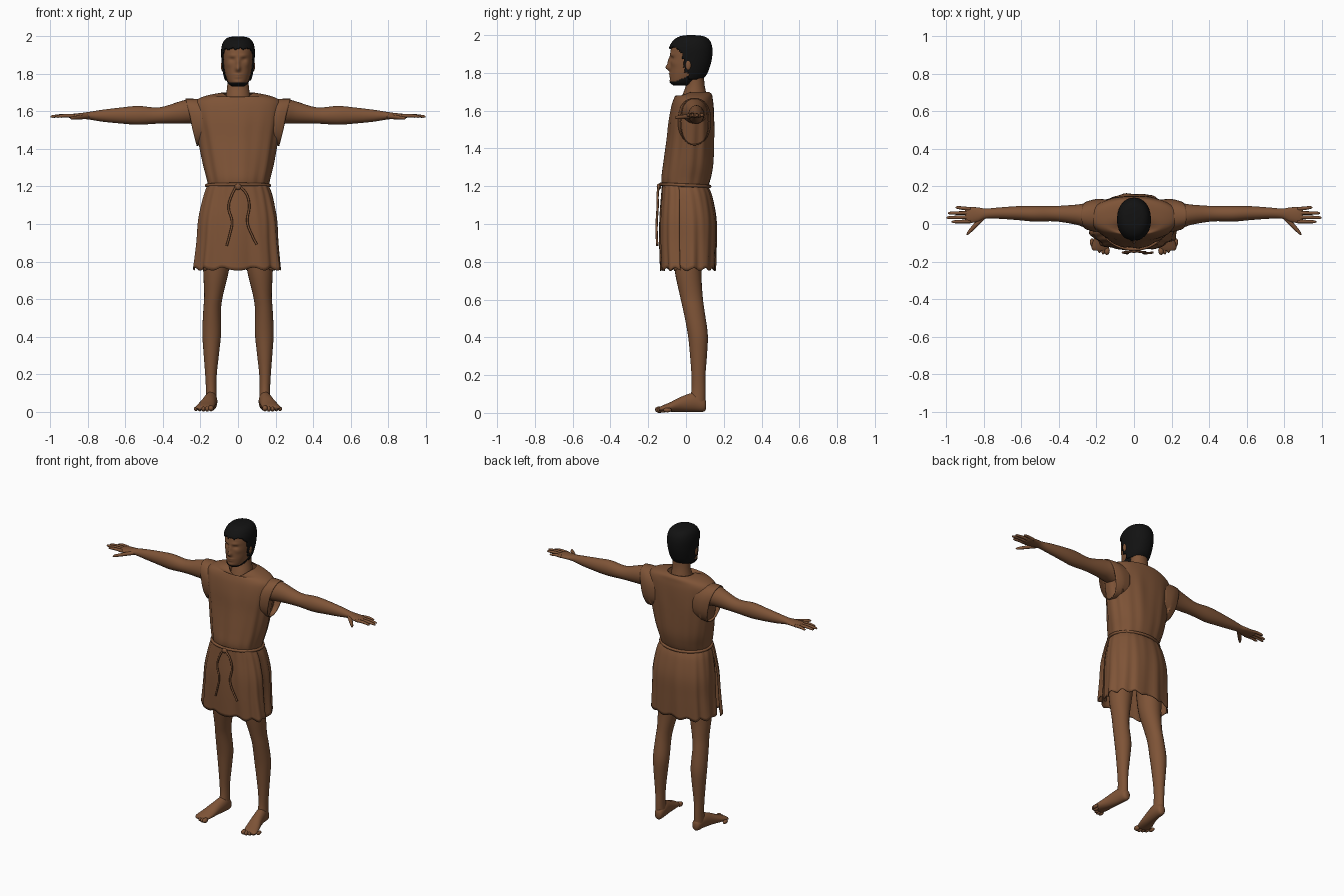
import bpy, bmesh
from math import sin, cos, pi, tau, exp, radians
from mathutils import Vector

old = bpy.data.objects.get("Cube")
if old:
    bpy.data.objects.remove(old, do_unlink=True)


def material(name, color):
    m = bpy.data.materials.new(name)
    m.use_nodes = True
    m.diffuse_color = (*color, 1)
    bsdf = m.node_tree.nodes["Principled BSDF"]
    bsdf.inputs["Base Color"].default_value = (*color, 1)
    bsdf.inputs["Roughness"].default_value = 0.8
    return m


BROWN = material("warm brown", (0.21, 0.088, 0.038))
BLACK = material("hair black", (0.006, 0.006, 0.006))
AXES = {"x": (1, 2, 0), "y": (0, 2, 1), "z": (0, 1, 2)}


def smooth_rows(keys, steps):
    """Catmull-Rom interpolation between cross-section keys."""
    rows = []
    for i in range(len(keys) - 1):
        quad = [keys[max(i - 1, 0)], keys[i], keys[i + 1], keys[min(i + 2, len(keys) - 1)]]
        for s in range(steps):
            t = s / steps
            rows.append([b + t / 2 * (c - a + t * (2 * a - 5 * b + 4 * c - d + t * (3 * (b - c) + d - a)))
                         for a, b, c, d in zip(*quad)])
    return rows + [list(keys[-1])]


def loft(name, keys, axis="z", segs=24, steps=4, arc=(0, tau), power=2, warp=None,
         keep=None, cap=True, mirror=False, thick=0, mat=BROWN):
    """Skin of superellipse rings; key = (position, centre 1, centre 2, radius 1, radius 2)."""
    closed = abs(arc[1] - arc[0] - tau) < 1e-4
    u, v, w = AXES[axis]
    bm = bmesh.new()
    rings = []
    for pos, c1, c2, r1, r2 in smooth_rows(keys, steps):
        ring = []
        for i in range(segs if closed else segs + 1):
            a = arc[0] + (arc[1] - arc[0]) * i / segs
            co = Vector((0, 0, 0))
            for k, c, r, f in ((u, c1, r1, cos(a)), (v, c2, r2, sin(a))):
                co[k] = c + max(r, 0.001) * abs(f) ** (2 / power) * (1 if f > 0 else -1)
            co[w] = pos
            ring.append(bm.verts.new(warp(co, a) if warp else co))
        rings.append(ring)
    for r, q in zip(rings, rings[1:]):
        for i in range(segs):
            j = (i + 1) % len(r)
            bm.faces.new((r[i], r[j], q[j], q[i]))
    if cap and closed:
        bm.faces.new(rings[0])
        bm.faces.new(rings[-1])
    bmesh.ops.recalc_face_normals(bm, faces=bm.faces)
    if keep:
        drop = [f for f in bm.faces if not keep(f.calc_center_median())]
        bmesh.ops.delete(bm, geom=drop, context="FACES")
    return finish(name, bm, mat, mirror, thick)


def finish(name, bm, mat, mirror=False, thick=0):
    me = bpy.data.meshes.new(name)
    bm.to_mesh(me)
    bm.free()
    me.materials.append(mat)
    me.shade_smooth()
    ob = bpy.data.objects.new(name, me)
    bpy.context.collection.objects.link(ob)
    if thick:
        ob.modifiers.new("Thickness", "SOLIDIFY").thickness = thick
    if mirror:
        ob.modifiers.new("Mirror", "MIRROR")
    return ob


def ball(name, centre, size, mirror=False):
    bm = bmesh.new()
    bmesh.ops.create_uvsphere(bm, u_segments=16, v_segments=10, radius=1)
    bmesh.ops.scale(bm, vec=size, verts=bm.verts)
    bmesh.ops.translate(bm, vec=centre, verts=bm.verts)
    return finish(name, bm, BROWN, mirror)


def cord(name, points, radius, cyclic=False):
    cu = bpy.data.curves.new(name, "CURVE")
    cu.dimensions = "3D"
    cu.bevel_depth, cu.bevel_resolution, cu.use_fill_caps = radius, 2, True
    sp = cu.splines.new("BEZIER")
    sp.bezier_points.add(len(points) - 1)
    sp.use_cyclic_u = cyclic
    for bp, p in zip(sp.bezier_points, points):
        bp.co = p
        bp.handle_left_type = bp.handle_right_type = "AUTO"
    cu.materials.append(BROWN)
    bpy.context.collection.objects.link(bpy.data.objects.new(name, cu))


def body(z, rx, front, back):
    """Upright ring key from its half width and its front and back depth."""
    return (z, 0, (front + back) / 2, rx, (back - front) / 2)


# Head with modelled face: (x, z, width, height, push forward)
FEATURES = [(0, 1.828, .012, .016, .024), (0, 1.86, .009, .024, .013), (.03, 1.897, .022, .008, .006),
            (.031, 1.876, .014, .009, -.010), (0, 1.795, .022, .005, .007), (0, 1.782, .020, .005, .006),
            (0, 1.757, .022, .010, .005), (.05, 1.85, .015, .015, .004)]


def face(co, a):
    if co.y < 0.01:
        co.y -= sum(push * exp(-((abs(co.x) - x) / w) ** 2 - ((co.z - z) / h) ** 2)
                    for x, z, w, h, push in FEATURES)
    return co


HEAD = [body(1.735, .028, -.062, .02), body(1.752, .05, -.08, .05), body(1.79, .066, -.084, .095),
        body(1.83, .074, -.083, .115), body(1.88, .079, -.083, .128), body(1.93, .079, -.079, .129),
        body(1.965, .067, -.056, .115), body(1.984, .043, -.022, .085), body(1.99, .002, .02, .03)]
loft("head", HEAD, segs=72, steps=7, power=2.15, warp=face)


# Cropped hair and jaw beard follow the head shape
def hairline(co):
    if co.y > 0.015:
        return co.z > 1.765
    if co.y > -0.02:
        return co.z > 1.875 or co.y > -0.01 and co.z > 1.80
    return co.z > 1.90 + 0.035 * min(1, (-0.02 - co.y) / 0.03) + 0.004 * sin(co.x * 150)


def beard_line(co):
    return co.z < 1.752 + max(0, co.y + 0.06) * 0.45 and co.y < 0.03


def grown(amount):
    return [(z + amount * (z - 1.86) / 0.13, x, y, rx + amount, ry + amount) for z, x, y, rx, ry in HEAD]


loft("hair", grown(.010), segs=72, steps=7, power=2.15, keep=hairline, thick=.008, mat=BLACK)
loft("beard", grown(.003), segs=72, steps=7, power=2.15, keep=beard_line, warp=face, mat=BLACK)
ball("ear", (.083, .012, 1.842), (.008, .015, .027), True)

# Neck
loft("neck", [body(1.62, .08, -.04, .12), body(1.68, .066, -.02, .11),
              body(1.74, .057, .0, .098), body(1.81, .056, -.005, .095)])


# Tunic top with soft folds and a dipped neckline
def top_folds(co, a):
    fade = max(0, min(1, (1.66 - co.z) / 0.15))
    k = 1 + fade * (0.016 * sin(9 * a + 6 * co.z) + 0.012 * sin(16 * a))
    co.x *= k
    co.y = 0.02 + (co.y - 0.02) * k
    if co.z > 1.68:
        co.z -= max(0, -sin(a)) ** 3 * (co.z - 1.68) * 2.2
    return co


loft("tunic_top", [body(1.19, .158, -.12, .112), body(1.24, .168, -.128, .13), body(1.32, .188, -.118, .145),
                   body(1.45, .213, -.10, .15), body(1.55, .232, -.09, .15), body(1.62, .238, -.078, .147),
                   body(1.66, .222, -.066, .142), body(1.685, .165, -.052, .137), body(1.70, .085, -.022, .122)],
     segs=72, steps=5, power=2.2, warp=top_folds, cap=False, thick=.005)


# Wide armhole openings, cut slanting inward towards the bottom
def slant(co, a):
    co.x += 0.03 * sin(a) * (co.x > 0.2)
    return co


loft("armhole", [(.14, .045, 1.545, .085, .115), (.20, .045, 1.545, .088, .122), (.25, .045, 1.542, .075, .126)],
     axis="x", segs=32, power=2.3, warp=slant, cap=False, mirror=True, thick=.005)


# Skirt: separate back and front panels, open along the sides
def skirt_folds(co, a):
    t = max(0, min(1, (1.2 - co.z) / 0.44))
    k = 1 + 0.035 * t * sin(11 * a + 1) + 0.012 * sin(19 * a)
    co.x *= k
    co.y = 0.02 + (co.y - 0.02) * k
    co.z += t ** 4 * 0.008 * sin(13 * a)
    return co


loft("skirt_back", [body(1.205, .162, -.12, .115), body(1.15, .182, -.12, .138), body(1.03, .202, -.12, .16),
                    body(.9, .207, -.115, .16), body(.76, .215, -.11, .155)],
     segs=60, steps=5, arc=(radians(-40), radians(220)), power=2.3, warp=skirt_folds, thick=.005)
loft("skirt_front", [body(1.205, .165, -.126, .12), body(1.15, .185, -.13, .14), body(1.03, .212, -.138, .15),
                     body(.9, .222, -.138, .15), body(.76, .238, -.132, .15)],
     segs=48, steps=5, arc=(radians(190), radians(350)), power=2.8, warp=skirt_folds, thick=.005)

# Rope belt, knot and hanging ends
cord("belt", [(.168 * cos(a), -.004 + .13 * sin(a), 1.205 + .006 * sin(a + pi))
              for a in (tau * i / 16 for i in range(16))], .009, True)
ball("belt_knot", (0, -.143, 1.198), (.018, .012, .016))
cord("left_belt_end", [(.01, -.145, 1.2), (.045, -.15, 1.16), (.06, -.15, 1.10), (.05, -.155, 1.01),
                       (.075, -.155, .94), (.1, -.152, .89)], .006)
cord("right_belt_end", [(-.01, -.145, 1.2), (-.035, -.15, 1.15), (-.05, -.15, 1.09), (-.032, -.155, 1.01),
                        (-.045, -.155, .94), (-.06, -.152, .885)], .006)

# Arm and palm
loft("arm", [(.16, .05, 1.59, .065, .07), (.25, .045, 1.60, .066, .066), (.31, .05, 1.594, .053, .059),
             (.42, .055, 1.578, .041, .043), (.53, .055, 1.579, .042, .050), (.62, .058, 1.578, .037, .043),
             (.72, .058, 1.577, .030, .032), (.79, .055, 1.577, .027, .021), (.83, .050, 1.576, .038, .016),
             (.88, .048, 1.574, .043, .013), (.90, .048, 1.573, .036, .008)], axis="x", mirror=True)

# Fingers and thumb
for name, y0, y1, tip in (("index", .014, .012, .972), ("middle", .037, .034, 1.0),
                          ("ring", .059, .058, .992), ("little", .080, .088, .952)):
    loft(name + "_finger", [(.87, y0, 1.575, .010, .010), ((.87 + tip) / 2, (y0 + y1) / 2, 1.577, .0095, .009),
                            (tip - .012, y1, 1.573, .0075, .007), (tip, y1, 1.572, .002, .002)],
         axis="x", segs=12, mirror=True)
loft("thumb", [(.79, .045, 1.574, .014, .012), (.83, .010, 1.570, .018, .012), (.865, -.027, 1.566, .015, .010),
               (.885, -.048, 1.564, .010, .008), (.893, -.056, 1.563, .002, .002)],
     axis="x", segs=12, mirror=True)

# Leg
loft("leg", [(1.0, .105, .02, .085, .09), (.85, .112, .01, .075, .08), (.74, .118, .012, .067, .07),
             (.62, .13, .028, .050, .060), (.54, .138, .042, .047, .056), (.42, .140, .062, .050, .053),
             (.32, .142, .066, .042, .046), (.20, .144, .066, .031, .037), (.12, .143, .066, .028, .037),
             (.05, .143, .06, .030, .042)], mirror=True)

# Foot and toes
loft("foot", [(.107, .140, .042, .010, .016), (.095, .140, .043, .026, .036), (.045, .144, .056, .034, .050),
              (-.02, .155, .047, .038, .041), (-.08, .169, .032, .046, .026), (-.125, .180, .023, .046, .016),
              (-.142, .182, .020, .034, .010)], axis="y", mirror=True)
for i in range(5):
    ball(f"toe_{i + 1}", (.144 + .020 * i, -.143 + .004 * i * i * .7, .015 + (i == 0) * .003),
         (.015 if i == 0 else .011, .022, .016 - .001 * i), True)
